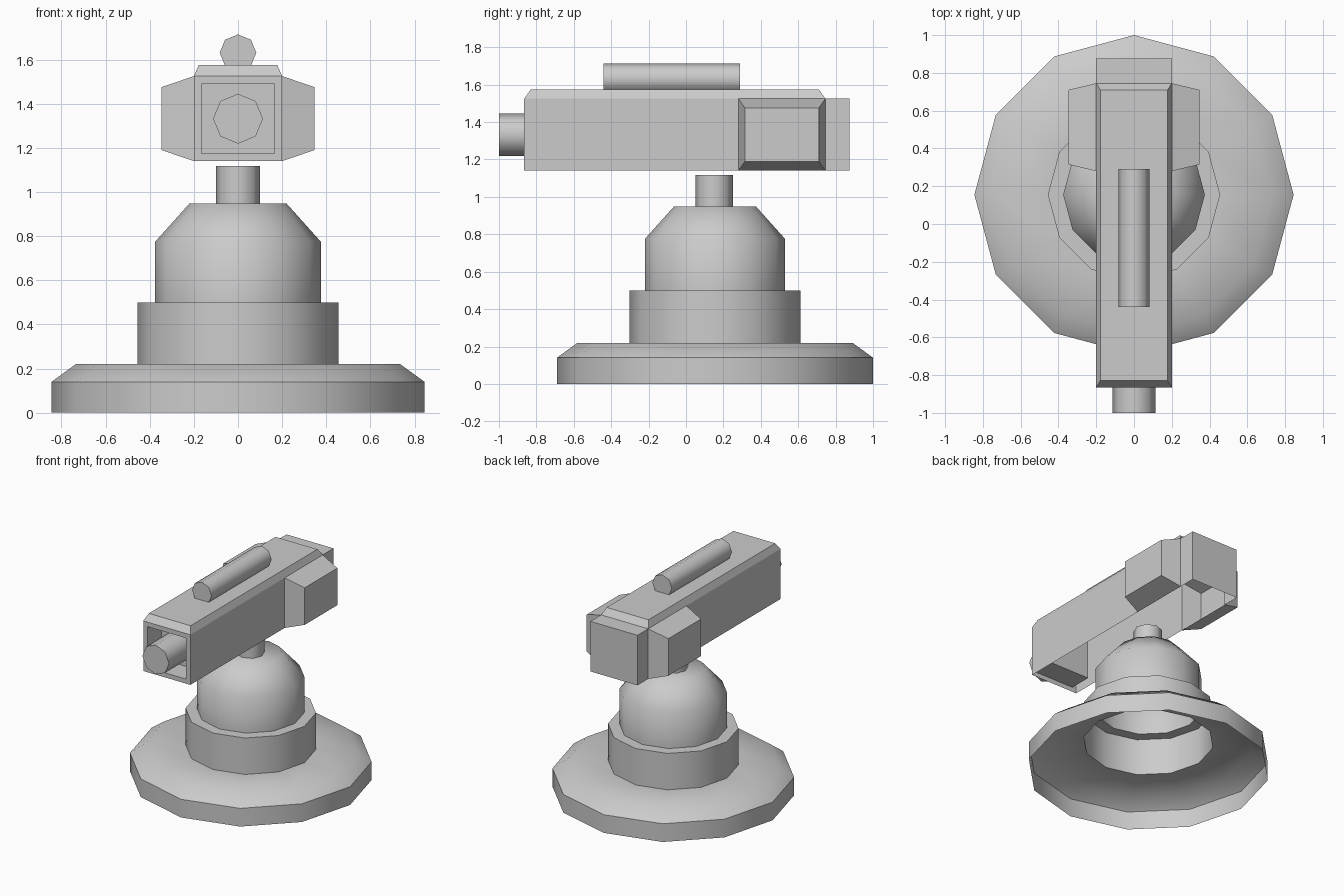
import bpy, bmesh, math
from mathutils import Vector

if "Cube" in bpy.data.objects:
    bpy.data.objects.remove(bpy.data.objects["Cube"])


def finish(bm, name, smooth_angle=None):
    bm.normal_update()
    if smooth_angle:
        for f in bm.faces:
            f.smooth = True
        for e in bm.edges:
            e.smooth = e.is_boundary or e.calc_face_angle(0) < math.radians(smooth_angle)
    mesh = bpy.data.meshes.new(name)
    bm.to_mesh(mesh)
    bm.free()
    obj = bpy.data.objects.new(name, mesh)
    bpy.context.collection.objects.link(obj)
    return obj


def lathe(name, profile, sides, location, along_y=False, cap_start=False):
    """Revolve (radius, height) points around z, capping the far end."""
    bm = bmesh.new()
    rings = []
    for r, z in profile:
        angles = [2 * math.pi * i / sides for i in range(sides)]
        rings.append([bm.verts.new((r * math.cos(a), r * math.sin(a), z)) for a in angles])
    for lo, hi in zip(rings, rings[1:]):
        for i in range(sides):
            j = (i + 1) % sides
            bm.faces.new((lo[i], lo[j], hi[j], hi[i]))
    bm.faces.new(rings[-1])
    if cap_start:
        bm.faces.new(rings[0][::-1])
    obj = finish(bm, name, 50)
    obj.location = location
    if along_y:
        obj.rotation_euler.x = math.pi / 2   # local z points to the front
    return obj


def pick(bm, direction, bias=(0, 0, 0)):
    """Outermost face looking in a direction."""
    bm.normal_update()
    d, b = Vector(direction), Vector(bias)
    faces = [f for f in bm.faces if f.normal.dot(d) > 0.95]
    return max(faces, key=lambda f: f.calc_center_median().dot(d + b))


def extrude(bm, face, move, scale=(1, 1, 1)):
    new = bmesh.ops.extrude_discrete_faces(bm, faces=[face])["faces"][0]
    c = new.calc_center_median()
    for v in new.verts:
        o = v.co - c
        v.co = c + Vector(move) + Vector((o.x * scale[0], o.y * scale[1], o.z * scale[2]))
    return new


# Stepped pedestal, a hollow shell open underneath
lathe("pedestal", [(0.845, 0), (0.845, 0.14), (0.735, 0.22), (0.456, 0.22), (0.456, 0.5),
                   (0.375, 0.5), (0.375, 0.775), (0.22, 0.948)], 12, (0, 0.155, 0))
lathe("neck", [(0.1, 0.945), (0.1, 1.117)], 8, (0, 0.15, 0))

# Housing: box with a chamfered lid
Y0, Y1, Z0, Z1 = -0.865, 0.745, 1.14, 1.525
bm = bmesh.new()
bmesh.ops.create_cube(bm, size=1)
for v in bm.verts:
    v.co = (v.co.x * 0.4, (Y0 + Y1) / 2 + v.co.y * (Y1 - Y0), (Z0 + Z1) / 2 + v.co.z * (Z1 - Z0))
extrude(bm, pick(bm, (0, 0, 1)), (0, 0, 0.05), (0.89, 0.956, 1))
# Front recess
rim = extrude(bm, pick(bm, (0, -1, 0)), (0, 0, 0), (0.825, 1, 0.818))
extrude(bm, rim, (0, 0.17, 0))
# Side pods at the rear
bmesh.ops.bisect_plane(bm, geom=bm.verts[:] + bm.edges[:] + bm.faces[:],
                       plane_co=(0, 0.28, 0), plane_no=(0, 1, 0))
for s in (-1, 1):
    extrude(bm, pick(bm, (s, 0, 0), (0, 0.01, 0)), (s * 0.147, 0, 0), (1, 0.85, 0.74))
# Rear block
extrude(bm, pick(bm, (0, 1, 0)), (0, 0.13, 0))
# Open underside
bm.normal_update()
under = [f for f in bm.faces if all(abs(v.co.z - Z0) < 1e-4 for v in f.verts)]
bmesh.ops.delete(bm, geom=under, context='FACES')
finish(bm, "housing")

# Barrel in the recess and tube on the lid
lathe("barrel", [(0.113, 0), (0.113, 0.305)], 8, (0, -0.695, 1.332), along_y=True)
lathe("top_tube", [(0.083, 0), (0.083, 0.73)], 8, (0, 0.29, 1.631), along_y=True, cap_start=True)
